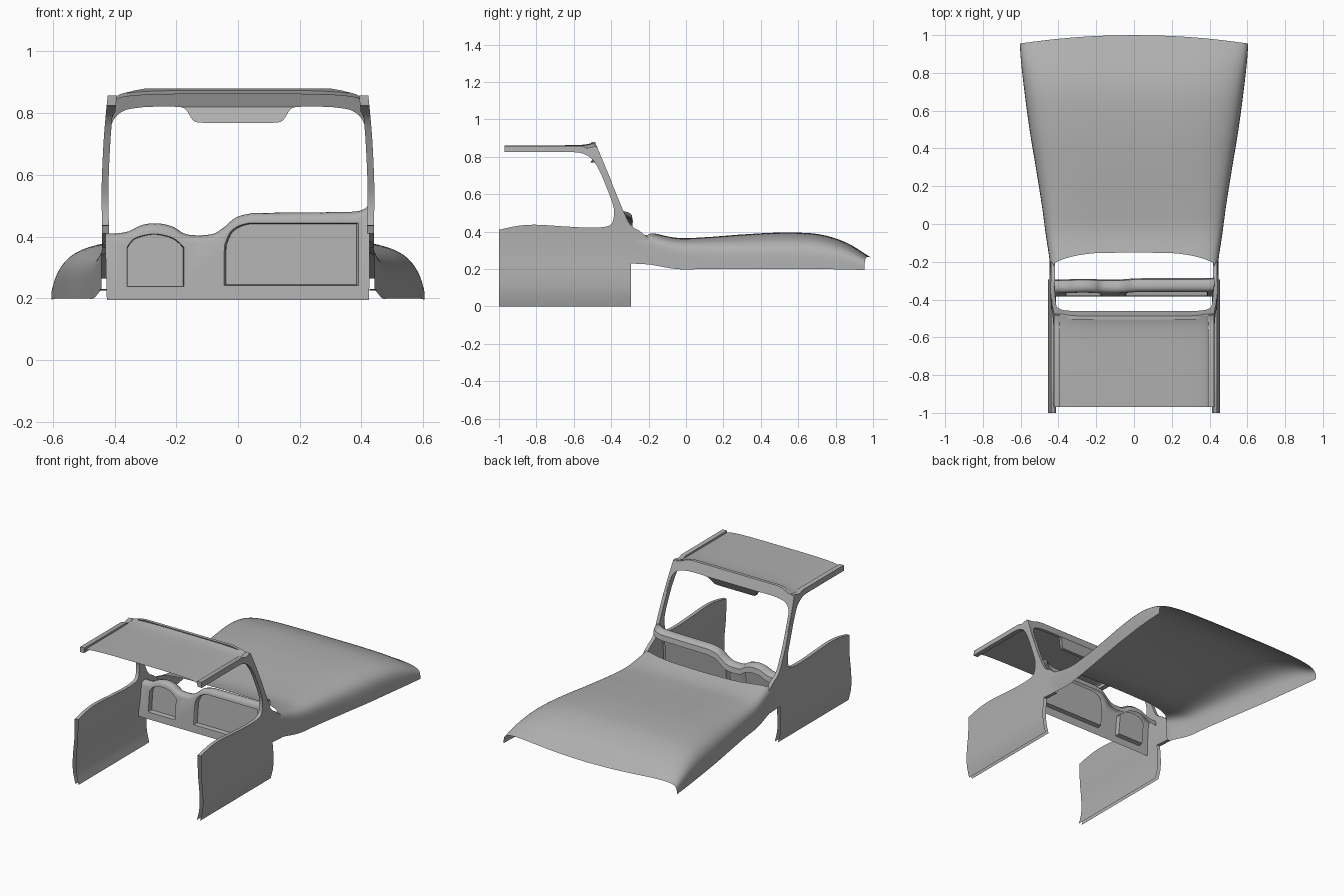
import bpy, bmesh, math

if "Cube" in bpy.data.objects:
    bpy.data.objects.remove(bpy.data.objects["Cube"])

GREY = bpy.data.materials.new("mid_grey")
GREY.diffuse_color = (.43, .43, .43, 1)
GREY.use_nodes = True
GREY.node_tree.nodes["Principled BSDF"].inputs["Base Color"].default_value = GREY.diffuse_color


def smooth(pts, n=5):
    """Catmull-Rom through points of any dimension."""
    out = []
    for i in range(len(pts) - 1):
        a, b = pts[max(i - 1, 0)], pts[i]
        c, d = pts[i + 1], pts[min(i + 2, len(pts) - 1)]
        for k in range(n):
            t = k / n
            out.append(tuple(0.5 * (2 * q + (r - p) * t + (2 * p - 5 * q + 4 * r - s) * t * t
                                    + (3 * q - p - 3 * r + s) * t ** 3)
                             for p, q, r, s in zip(a, b, c, d)))
    return out + [tuple(pts[-1])]


def lookup(table, y):
    """Linear interpolation in a table sorted on its first column."""
    for a, b in zip(table, table[1:]):
        if y <= b[0]:
            t = max(0, (y - a[0]) / (b[0] - a[0]))
            return [p + (q - p) * t for p, q in zip(a[1:], b[1:])]
    return list(table[-1][1:])


def finish(name, bm, angle=35):
    bmesh.ops.remove_doubles(bm, verts=bm.verts[:], dist=0.0004)
    bmesh.ops.recalc_face_normals(bm, faces=bm.faces[:])
    me = bpy.data.meshes.new(name)
    bm.to_mesh(me)
    bm.free()
    me.materials.append(GREY)
    ob = bpy.data.objects.new(name, me)
    bpy.context.collection.objects.link(ob)
    bpy.context.view_layer.objects.active = ob
    ob.select_set(True)
    bpy.ops.object.shade_smooth_by_angle(angle=math.radians(angle))
    ob.select_set(False)


def add_grid(bm, rows, closed=False):
    vs = [[bm.verts.new(p) for p in r] for r in rows]
    for a, b in zip(vs, vs[1:]):
        n = len(a)
        for i in range(n if closed else n - 1):
            j = (i + 1) % n
            bm.faces.new((a[i], a[j], b[j], b[i]))
    return vs


def add_fill(bm, loops):
    """Flat fill of an outline with optional holes."""
    edges = []
    for loop in loops:
        vs = [bm.verts.new(p) for p in loop]
        edges += [bm.edges.new((vs[i - 1], vs[i])) for i in range(len(vs))]
    bmesh.ops.triangle_fill(bm, edges=edges, use_beauty=True)


def add_shell(bm, offset):
    """Second skin joined by a rim; offset(vert) moves each new vertex."""
    ext = bmesh.ops.extrude_face_region(bm, geom=bm.faces[:], use_keep_orig=True)
    for v in ext["geom"]:
        if isinstance(v, bmesh.types.BMVert):
            offset(v)


def arch(power):
    """Superellipse half section from +x to -x as (across, height) fractions."""
    for k in range(57):
        a = math.pi * k / 56
        c, s = math.cos(a), max(0, math.sin(a))
        yield math.copysign(abs(c) ** (2 / power), c), s ** (2 / power)


# Hood with rounded fender sides, open at nose and rear; columns y, width, top, bottom, squareness
hood = smooth([(-.3, .441, .435, .23, 9), (-.2, .446, .40, .225, 8), (-.05, .468, .367, .2, 6.5),
               (.1, .488, .37, .2, 5.4), (.3, .52, .385, .2, 4.5), (.5, .553, .395, .2, 4.3),
               (.7, .58, .388, .2, 4.3), (.85, .597, .345, .198, 4.3),
               (.96, .605, .28, .195, 4.3), (1.0, .607, .255, .195, 4.3)])
rows = []
for i in range(49):
    row = []
    for p, h in arch(4.3):
        side = min(1, max(0, (abs(p) - .9) / .07))
        rear = (-.15 - .07 * p * p) * (1 - side) - .27 * side
        y = rear + (1.0 - .045 * p * p - rear) * i / 48
        w, zt, zb, n = lookup(hood, y)
        k = 4.3 / n
        row.append((math.copysign(abs(p) ** k, p) * w, y, zb + (zt - zb) * h ** k))
    rows.append(row)
bm = bmesh.new()
add_grid(bm, rows)
finish("hood", bm, 60)

# Side panels: door skin, windshield pillar and roof rail in one shell
outline = ([(-1, 0), (-.295, 0), (-.295, .23), (-.2, .225), (-.2, .365)]
           + smooth([(-.25, .405), (-.295, .435), (-.33, .5), (-.405, .68), (-.475, .85)])
           + [(-.485, .857), (-.53, .847), (-.56, .858), (-.97, .858), (-.97, .825)]
           + smooth([(-.6, .825), (-.55, .817), (-.5, .785), (-.46, .72), (-.42, .625),
                     (-.388, .535), (-.386, .48), (-.4, .44), (-.44, .425), (-.53, .422),
                     (-.65, .428), (-.8, .437), (-.9, .431), (-1, .41)]))
bulge = smooth([(0, .435), (.06, .45), (.12, .455), (.2, .451), (.28, .443), (.4, .44),
                (.55, .442), (.7, .436), (.8, .428), (.86, .422)])
for sx, tag in ((-1, "left"), (1, "right")):
    bm = bmesh.new()
    add_fill(bm, [[(0, y, z) for y, z in outline]])
    for i in range(1, 29):
        bmesh.ops.bisect_plane(bm, geom=bm.verts[:] + bm.edges[:] + bm.faces[:],
                               plane_co=(0, 0, i * .03), plane_no=(0, 0, 1))
    for v in bm.verts:
        v.co.x = sx * lookup(bulge, v.co.z)[0]

    def inward(v):
        v.co.x -= sx * (.022 if v.co.z < .8 else .03)
    add_shell(bm, inward)
    # door shells stay open at the bottom and both upright ends
    ends = []
    for f in bm.faces:
        ys, zs = [v.co.y for v in f.verts], [v.co.z for v in f.verts]
        if max(zs) < .001 or (max(ys) - min(ys) < .0001 and (ys[0] < -.999 or ys[0] > -.3)):
            ends.append(f)
    bmesh.ops.delete(bm, geom=ends, context='FACES')
    finish("side_panel_" + tag, bm)

# Dashboard: rolled top, sloping face and two recessed bays
top = ([(-.43, .41)] + smooth([(-.39, .411), (-.355, .417), (-.31, .438), (-.26, .443),
       (-.21, .432), (-.165, .407), (-.09, .407), (-.05, .427), (-.005, .463), (.05, .477)])
       + [(.2, .478)] + smooth([(.36, .48), (.39, .483), (.413, .492), (.427, .508)]))


def face_y(z):
    return -.385 + (z - .195) * .1


left_bay = [(-.36, .238), (-.36, .365)] + smooth(
    [(-.352, .378), (-.33, .397), (-.27, .409), (-.21, .395), (-.175, .365)]) + [(-.175, .238)]
right_bay = [(-.045, .242), (-.045, .35)] + smooth(
    [(-.043, .375), (-.025, .415), (.005, .436), (.04, .445)]) + [(.39, .445), (.39, .242)]
bm = bmesh.new()
face = [(-.425, .195)] + [(x, z - .022) for x, z in top] + [(.425, .195)]
add_fill(bm, [[(x, face_y(z), z) for x, z in lp] for lp in (face, left_bay, right_bay)])
add_grid(bm, [[(x, face_y(z - .022) + dy, z - dz) for x, z in top]
              for dy, dz in ((0, .022), (.006, .01), (.016, .003), (.03, 0),
                             (.05, .005), (.066, .018), (.072, .05))])
for bay in (left_bay, right_bay):
    cx, cz = (bay[0][0] + bay[-1][0]) / 2, .33
    rings = [[(cx + (x - cx) * k, face_y(z) + d, cz + (z - cz) * k) for x, z in bay]
             for k, d in ((1, 0), (.985, .004), (.972, .03))]
    bm.faces.new(add_grid(bm, rings, closed=True)[-1])
finish("dashboard", bm)

# Windshield header in the glass plane, with a console drooping rearward at the centre
outer = [(.3, .88), (.34, .873), (.37, .86), (.39, .855), (.422, .852), (.43, .75), (.434, .66)]
inner = smooth([(.42, .68), (.416, .735), (.402, .78), (.37, .808), (.32, .818), (.27, .821),
                (.19, .82), (.168, .81), (.152, .785), (.138, .772), (.115, .769)])
half = outer + inner
bm = bmesh.new()
add_fill(bm, [[(x, 0, z) for x, z in half + [(-x, z) for x, z in reversed(half)]]])
bmesh.ops.bisect_plane(bm, geom=bm.verts[:] + bm.edges[:] + bm.faces[:],
                       plane_co=(0, 0, .82), plane_no=(0, 0, 1))
for v in bm.verts:
    droop = max(0, .82 - v.co.z) if abs(v.co.x) < .2 else 0
    v.co.y = -.478 + (.86 - v.co.z) * .417 - droop


def backward(v):
    v.co.y -= .02


add_shell(bm, backward)
finish("windshield_header", bm)

# Roof skin with rolled sides, sweeping up into the header at its leading edge
bm = bmesh.new()
add_grid(bm, [[(.4 * p, y, .828 + (.034 + lift) * h) for p, h in arch(4)]
              for y, lift in ((-.97, 0), (-.8, 0), (-.65, 0), (-.57, .001), (-.54, .004),
                              (-.51, .01), (-.486, .018))])
finish("roof", bm, 50)
